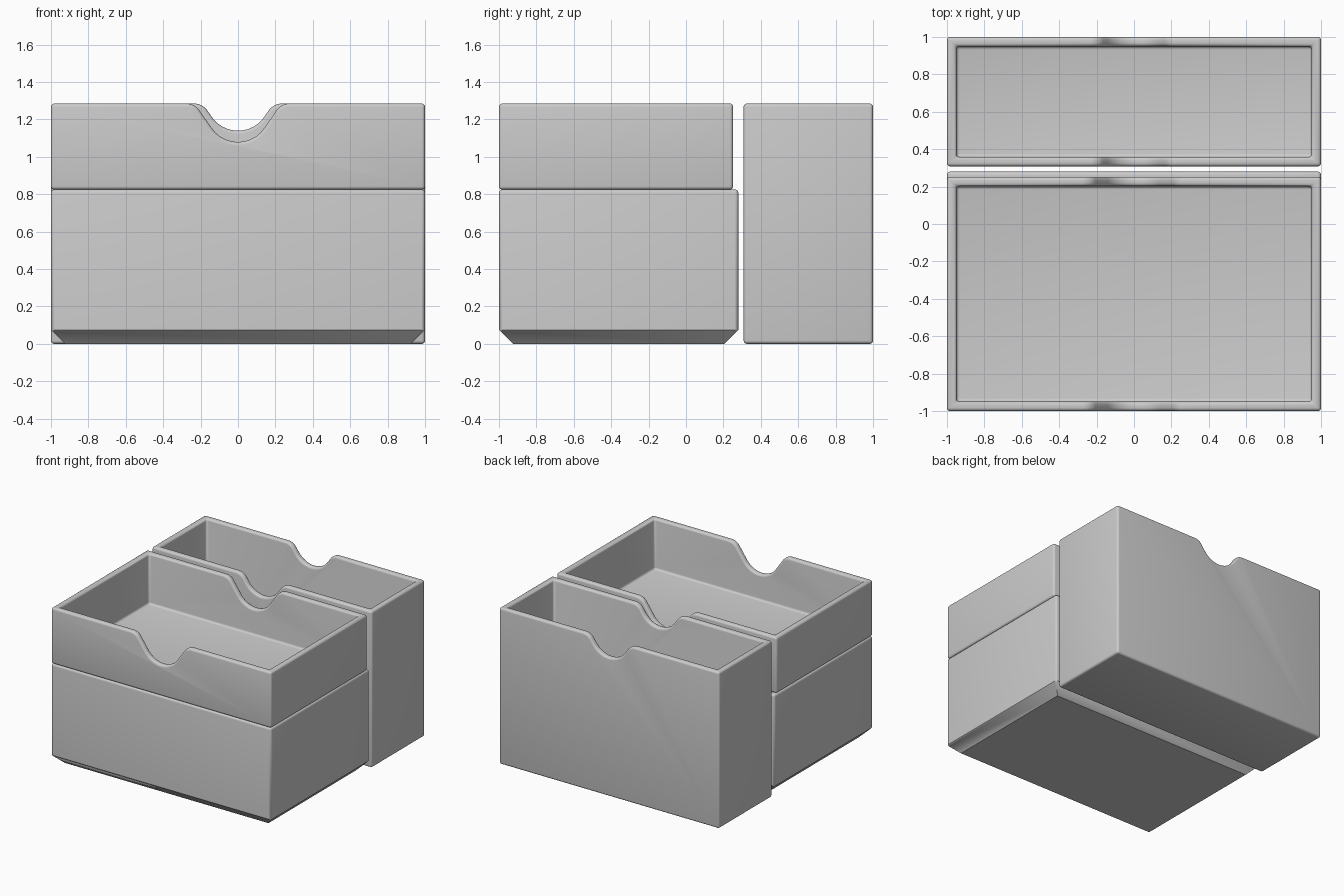
import bpy, bmesh, math

cube = bpy.data.objects.get("Cube")
if cube:
    bpy.data.objects.remove(cube, do_unlink=True)

grey = bpy.data.materials.new("plain grey")
grey.use_nodes = True
COLOUR = (0.6, 0.6, 0.6, 1)
grey.diffuse_color = COLOUR
grey.node_tree.nodes["Principled BSDF"].inputs["Base Color"].default_value = COLOUR

WALL = 0.05


def notch(depth, top, scoop=0.17, lip=0.085, slope=math.radians(55), steps=12):
    """Finger notch: rounded lips, straight slopes and a round bottom."""
    rise = depth - (scoop + lip) * (1 - math.cos(slope))
    half = (scoop + lip) * math.sin(slope) + rise / math.tan(slope)
    angles = [slope * i / steps for i in range(steps + 1)]
    left = [(-half + lip * math.sin(a), top - lip * (1 - math.cos(a))) for a in angles]
    left += [(-scoop * math.sin(a), top - depth + scoop * (1 - math.cos(a)))
             for a in reversed(angles)]
    return left + [(-x, z) for x, z in reversed(left[:-1])]


def open_box(name, y0, y1, z0, z1, notch_depth=0, chamfer=0):
    bm = bmesh.new()
    cut = notch(notch_depth, z1) if notch_depth else []

    def row(x, y):
        path = [(-x, z1)] + cut + [(x, z1)]
        return [bm.verts.new((px, y, pz)) for px, pz in path]

    def ring(x, ya, yb, z):
        return [bm.verts.new(p) for p in
                ((-x, ya, z), (x, ya, z), (x, yb, z), (-x, yb, z))]

    def walls(front, back, base):
        a, b, c, d = base
        bm.faces.new([a, b] + front[::-1])
        bm.faces.new([c, d] + back)
        bm.faces.new([b, c, back[-1], front[-1]])
        bm.faces.new([d, a, front[0], back[0]])

    # Outer shell and cavity
    ix, iy0, iy1 = 1 - WALL, y0 + WALL, y1 - WALL
    out_f, out_b, in_f, in_b = row(1, y0), row(1, y1), row(ix, iy0), row(ix, iy1)
    base = ring(1, y0, y1, z0 + chamfer)
    walls(out_f, out_b, base)
    floor = ring(ix, iy0, iy1, z0 + max(WALL - 0.005, chamfer))
    walls(in_f, in_b, floor)
    bm.faces.new(floor)

    # Sloped foot
    if chamfer:
        foot = ring(1 - chamfer, y0 + chamfer, y1 - chamfer, z0)
        for i in range(4):
            j = (i + 1) % 4
            bm.faces.new([base[i], base[j], foot[j], foot[i]])
        base = foot
    bm.faces.new(base)

    # Rim
    for outer, inner in ((out_f, in_f), (out_b, in_b)):
        for i in range(len(outer) - 1):
            bm.faces.new([outer[i], outer[i + 1], inner[i + 1], inner[i]])
    for k in (0, -1):
        bm.faces.new([out_f[k], out_b[k], in_b[k], in_f[k]])

    bmesh.ops.recalc_face_normals(bm, faces=bm.faces[:])
    mesh = bpy.data.meshes.new(name)
    bm.to_mesh(mesh)
    bm.free()
    mesh.materials.append(grey)
    obj = bpy.data.objects.new(name, mesh)
    bpy.context.collection.objects.link(obj)

    # Soft edges
    bpy.ops.object.select_all(action='DESELECT')
    obj.select_set(True)
    bpy.context.view_layer.objects.active = obj
    bevel = obj.modifiers.new("soft edges", 'BEVEL')
    bevel.width = 0.018
    bevel.segments = 4
    bevel.limit_method = 'ANGLE'
    bevel.angle_limit = math.radians(65)
    bevel.use_clamp_overlap = False
    bpy.ops.object.modifier_apply(modifier=bevel.name)
    bpy.ops.object.shade_smooth_by_angle(angle=math.radians(35))
    return obj


open_box("lower_box", -1, 0.28, 0, 0.825, chamfer=0.075)
open_box("upper_tray", -1, 0.252, 0.825, 1.285, notch_depth=0.205)
open_box("rear_box", 0.308, 1, 0, 1.285, notch_depth=0.145)
